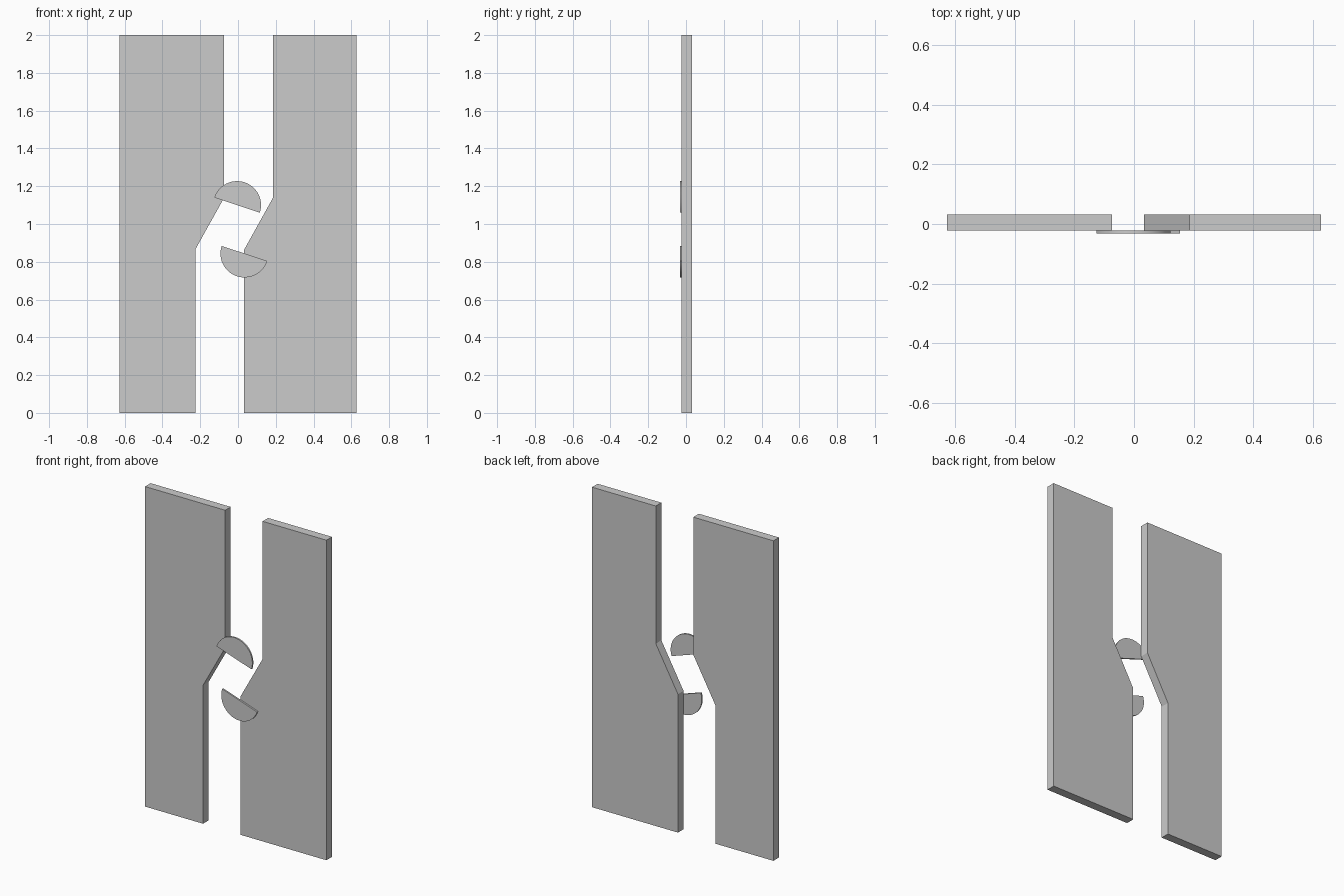
import bpy, bmesh
from math import pi, cos, sin, atan2

if "Cube" in bpy.data.objects:
    bpy.data.objects.remove(bpy.data.objects["Cube"])


def plate(name, outline, y_front, y_back):
    """Extrude an (x, z) outline into a flat slab."""
    bm = bmesh.new()
    face = bm.faces.new([bm.verts.new((x, y_front, z)) for x, z in outline])
    ext = bmesh.ops.extrude_face_region(bm, geom=[face])
    verts = [v for v in ext["geom"] if isinstance(v, bmesh.types.BMVert)]
    bmesh.ops.translate(bm, verts=verts, vec=(0, y_back - y_front, 0))
    bmesh.ops.recalc_face_normals(bm, faces=bm.faces)
    mesh = bpy.data.meshes.new(name)
    bm.to_mesh(mesh)
    bm.free()
    obj = bpy.data.objects.new(name, mesh)
    bpy.context.collection.objects.link(obj)
    return obj


def half_disc(name, cx, cz, start, radius=0.127, steps=24):
    """Half-round plate whose arc begins at the given angle."""
    arc = [(cx + radius * cos(start + pi * i / steps),
            cz + radius * sin(start + pi * i / steps)) for i in range(steps + 1)]
    obj = plate(name, arc, -0.0325, -0.0225)
    bpy.ops.object.select_all(action='DESELECT')
    obj.select_set(True)
    bpy.context.view_layer.objects.active = obj
    bpy.ops.object.shade_smooth_by_angle()


# Door leaves with matching slanted inner edges
HALF, LOW, HIGH = 0.627, 0.865, 1.14
for name, outer, low_x, high_x in (("left_door", -HALF, -0.226, -0.073),
                                   ("right_door", HALF, 0.033, 0.186)):
    plate(name, [(outer, 0), (low_x, 0), (low_x, LOW),
                 (high_x, HIGH), (high_x, 2), (outer, 2)], -0.0225, 0.0325)

# Half-round handle plates, tilted to face each other
tilt = atan2(-0.08, 0.241)
half_disc("upper_handle", -0.005, 1.10, tilt)
half_disc("lower_handle", 0.034, 0.844, tilt + pi)
